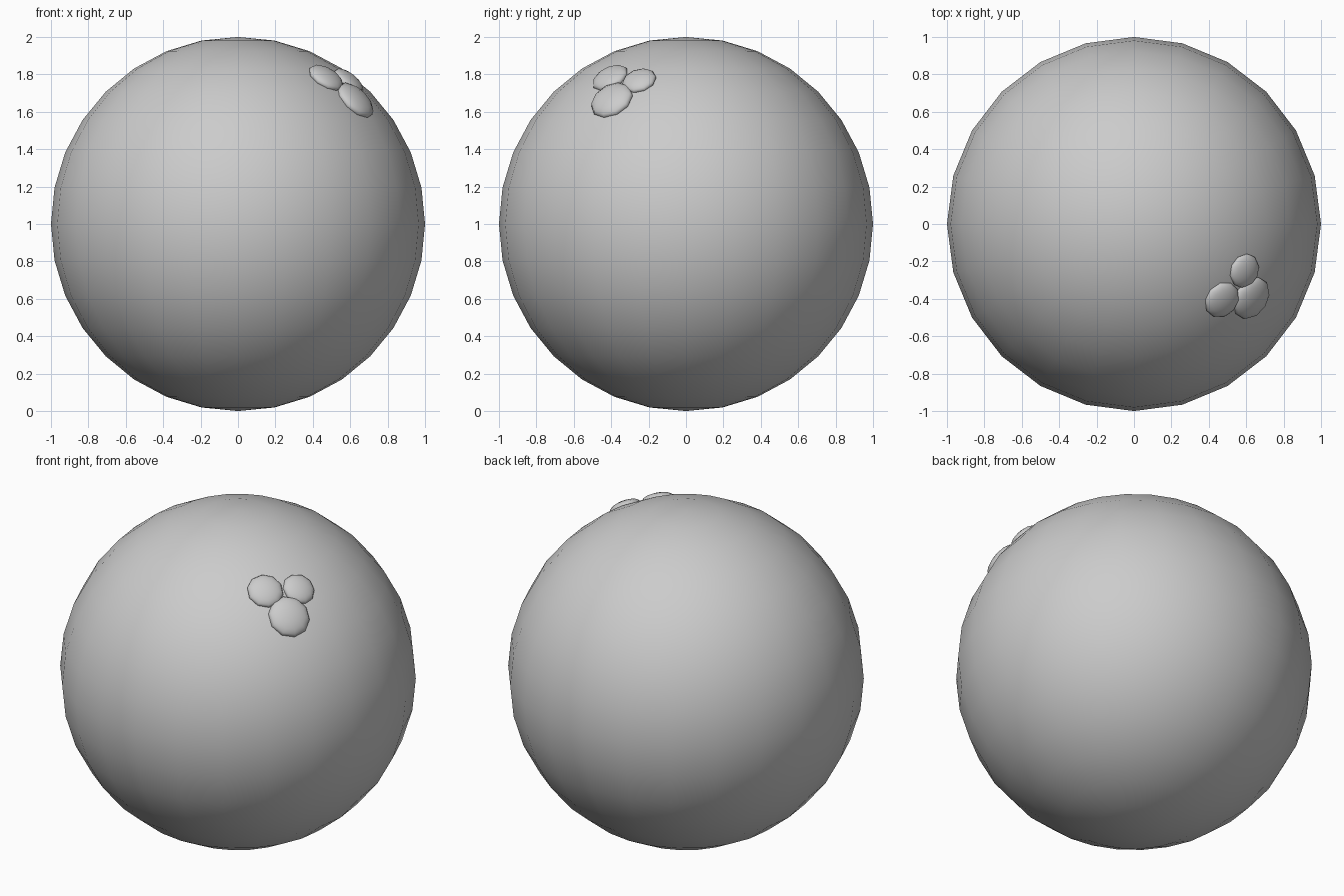
import bpy
from mathutils import Vector

if "Cube" in bpy.data.objects:
    bpy.data.objects.remove(bpy.data.objects["Cube"])

# Single matte grey for the whole model
grey = bpy.data.materials.new("light_grey")
grey.diffuse_color = (0.6, 0.6, 0.6, 1)
grey.use_nodes = True
grey.node_tree.nodes["Principled BSDF"].inputs["Base Color"].default_value = grey.diffuse_color
CENTRE = Vector((0, 0, 1))


def ball(name, loc, radius, segments, rings):
    bpy.ops.mesh.primitive_uv_sphere_add(segments=segments, ring_count=rings,
                                         radius=radius, location=loc)
    ob = bpy.context.object
    ob.name = name
    ob.data.materials.append(grey)
    bpy.ops.object.shade_smooth()
    return ob


# Main ball
ball("main_ball", CENTRE, 1.0, 24, 16)

# Three flattened discs lying on the surface, facing outward
discs = [("large_disc", (0.626, -0.396, 0.66), 0.121),
         ("left_disc", (0.47, -0.405, 0.78), 0.103),
         ("right_disc", (0.59, -0.25, 0.765), 0.094)]
for name, pos, radius in discs:
    normal = Vector(pos)
    ob = ball(name, CENTRE + normal, radius, 10, 8)
    ob.scale = (1, 1, 0.4)
    ob.rotation_euler = normal.to_track_quat('Z', 'Y').to_euler()
